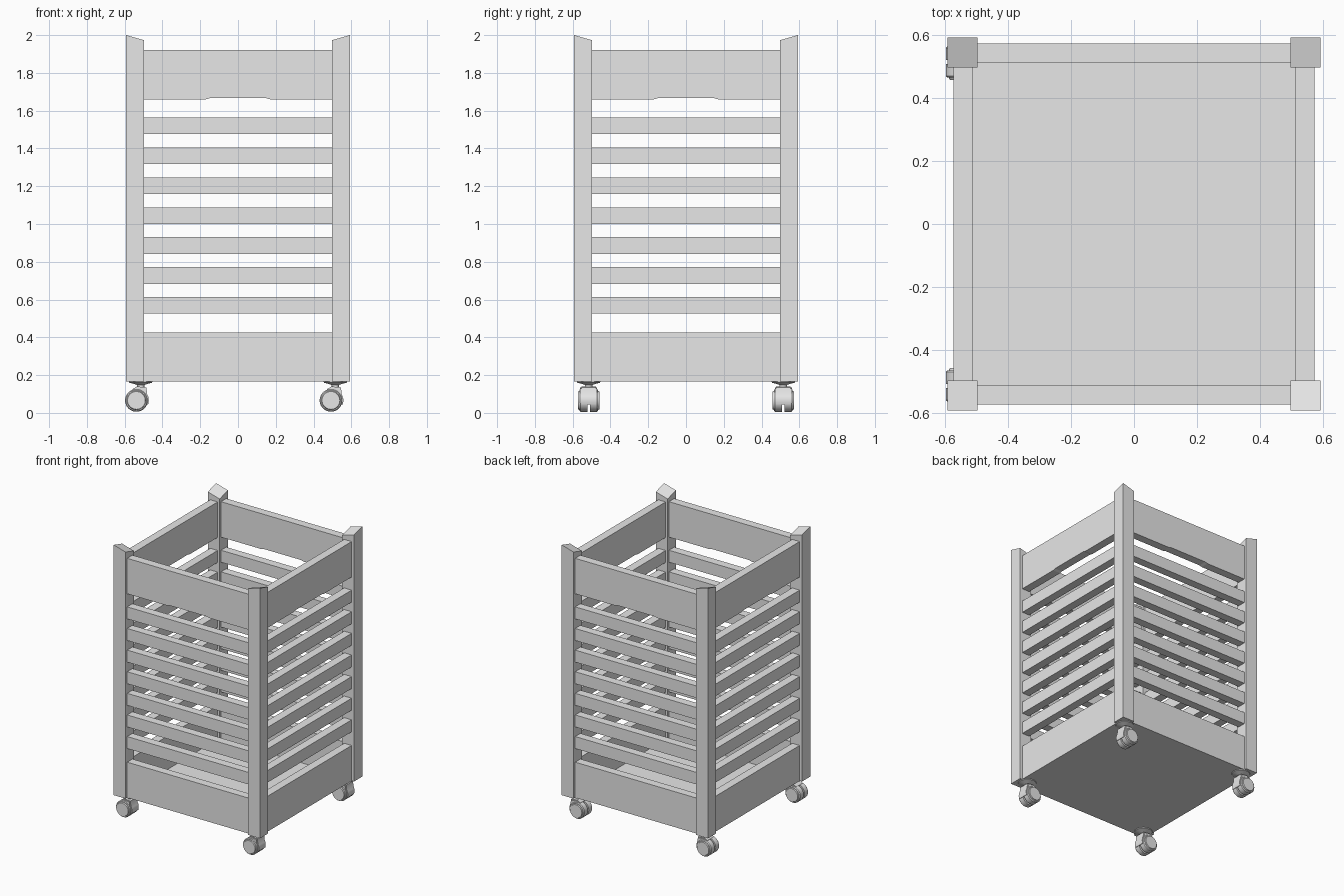
import bpy, bmesh, math
from mathutils import Vector

cube = bpy.data.objects.get("Cube")
if cube:
    bpy.data.objects.remove(cube, do_unlink=True)

grey = bpy.data.materials.new("plain_grey")
grey.use_nodes = True
COLOUR = (0.8, 0.8, 0.8, 1)
grey.diffuse_color = COLOUR
grey.node_tree.nodes["Principled BSDF"].inputs["Base Color"].default_value = COLOUR

OUT, POST_IN, BASE = 0.593, 0.497, 0.165
PANEL_OUT, PANEL_IN = 0.574, 0.513


def add_object(name, bm, smooth=False):
    bmesh.ops.recalc_face_normals(bm, faces=bm.faces)
    mesh = bpy.data.meshes.new(name)
    bm.to_mesh(mesh)
    bm.free()
    mesh.materials.append(grey)
    obj = bpy.data.objects.new(name, mesh)
    bpy.context.collection.objects.link(obj)
    if smooth:
        bpy.ops.object.select_all(action='DESELECT')
        obj.select_set(True)
        bpy.context.view_layer.objects.active = obj
        bpy.ops.object.shade_smooth_by_angle(angle=math.radians(35))
    return obj


def extrude_profile(bm, points, y0, y1):
    """Closed (x, z) outline extruded along y."""
    face = bm.faces.new([bm.verts.new((x, y0, z)) for x, z in points])
    new = bmesh.ops.extrude_face_region(bm, geom=[face])["geom"]
    verts = [v for v in new if isinstance(v, bmesh.types.BMVert)]
    bmesh.ops.translate(bm, verts=verts, vec=(0, y1 - y0, 0))


def revolve(bm, profile, centre, axis, steps=32):
    """Open (radius, height) profile spun around an axis through centre."""
    side = Vector((1, 0, 0))
    verts = [bm.verts.new(centre + side * r + axis * h) for r, h in profile]
    edges = [bm.edges.new(pair) for pair in zip(verts, verts[1:])]
    bmesh.ops.spin(bm, geom=verts + edges, cent=centre, axis=axis,
                   angle=math.tau, steps=steps, use_merge=True)
    bmesh.ops.remove_doubles(bm, verts=bm.verts, dist=0.0001)


def rectangle(x0, x1, z0, z1):
    return [(x0, z0), (x1, z0), (x1, z1), (x0, z1)]


# Corner posts, their tops sloping down towards the middle
def add_post(name, sx, sy):
    bm = bmesh.new()
    bmesh.ops.create_cube(bm, size=1)
    for v in bm.verts:
        inner_x, inner_y = v.co.x < 0, v.co.y < 0
        v.co.z = BASE if v.co.z < 0 else 2 - 0.027 * (inner_x + inner_y)
        v.co.x = sx * (POST_IN if inner_x else OUT)
        v.co.y = sy * (POST_IN if inner_y else OUT)
    add_object(name, bm)


# One side wall: wide rails above and below, seven slats between
def add_wall(name, angle):
    w = POST_IN + 0.003
    top_rail = [(-w, 1.66), (-0.17, 1.66), (-0.15, 1.666), (0.15, 1.666),
                (0.17, 1.66), (w, 1.66), (w, 1.92), (-w, 1.92)]
    parts = {"top_rail": top_rail, "bottom_rail": rectangle(-w, w, BASE, 0.425)}
    for i in range(7):
        z = 0.525 + i * 0.1585
        parts[f"slat_{i + 1}"] = rectangle(-w, w, z, z + 0.088)
    for part, outline in parts.items():
        bm = bmesh.new()
        extrude_profile(bm, outline, -PANEL_OUT, -PANEL_IN)
        obj = add_object(f"{name}_{part}", bm)
        obj.rotation_euler.z = angle


# Swivel caster with two wheels, a hood, a stem and a mounting plate
def add_caster(name, x, y):
    hub = Vector((x - 0.023, y, 0.066))
    bm = bmesh.new()
    for side in (-1, 1):
        revolve(bm, [(0, 0.006), (0.06, 0.006), (0.06, 0.044), (0.055, 0.05),
                     (0.05, 0.05), (0.047, 0.057), (0, 0.057)],
                hub, Vector((0, side, 0)))
    add_object(name + "_wheels", bm, True)

    bm = bmesh.new()
    arc = [math.radians(a) for a in range(-20, 40, 10)]
    outline = [(hub.x + 0.066 * math.cos(a), hub.z + 0.066 * math.sin(a)) for a in arc]
    outline += [(x + 0.03, 0.135), (x - 0.02, 0.14), (x - 0.045, 0.125), hub.xz]
    extrude_profile(bm, outline, y - 0.045, y + 0.045)
    bmesh.ops.bevel(bm, geom=[e for e in bm.edges if len(e.link_faces) == 2
                              and any(len(f.verts) > 4 for f in e.link_faces)],
                    offset=0.006, segments=2, affect='EDGES', clamp_overlap=True)
    add_object(name + "_hood", bm, True)

    bm = bmesh.new()
    revolve(bm, [(0, BASE), (0.062, BASE), (0.06, 0.16), (0.035, 0.153),
                 (0.02, 0.148), (0.02, 0.125), (0, 0.125)],
            Vector((x, y, 0)), Vector((0, 0, 1)))
    add_object(name + "_stem", bm, True)


for front_back, sy in (("front", -1), ("back", 1)):
    for left_right, sx in (("left", 1), ("right", -1)):
        add_post(f"{front_back}_{left_right}_post", sx, sy)
        add_caster(f"{front_back}_{left_right}_caster", sx * 0.515, sy * 0.515)

for i, wall in enumerate(("front", "left", "back", "right")):
    add_wall(wall, i * math.pi / 2)

# Floor panel
bm = bmesh.new()
extrude_profile(bm, rectangle(-PANEL_IN, PANEL_IN, BASE, 0.18), -PANEL_IN, PANEL_IN)
add_object("floor_panel", bm)
